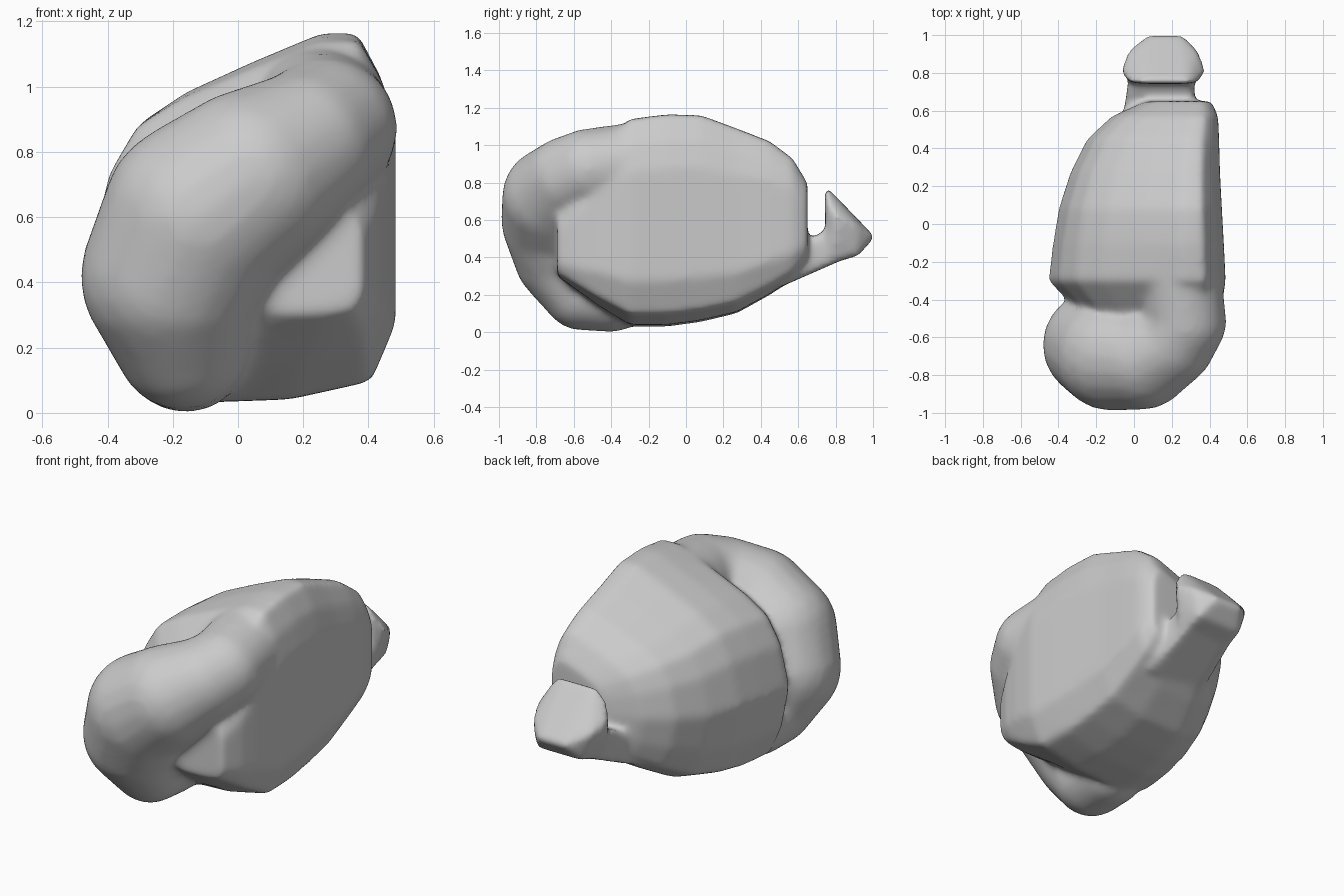
import bpy, bmesh, math
from mathutils import Vector, Matrix

cube = bpy.data.objects.get("Cube")
if cube:
    bpy.data.objects.remove(cube, do_unlink=True)

stone = bpy.data.materials.new("stone grey")
stone.use_nodes = True
colour = (0.6, 0.6, 0.6, 1)
stone.diffuse_color = colour
stone.node_tree.nodes["Principled BSDF"].inputs["Base Color"].default_value = colour

bm = bmesh.new()

# Slanted cross-section, in fractions of width and height
SECTION = [(.3, 0), (.13, .05), (.05, .2), (0, .42), (.06, .63), (.15, .76),
           (.3, .84), (.52, .92), (.76, 1), (.88, 1), (.96, .88), (1, .75),
           (1, .5), (1, .22), (.92, .06), (.65, .01)]


def loft(stations):
    """Skin the section through stations of y, left, right, bottom, top."""
    rings = []
    for y, left, right, low, high in stations:
        rings.append([bm.verts.new((left + u * (right - left), y, low + v * (high - low)))
                      for u, v in SECTION])
    n = len(SECTION)
    for a, b in zip(rings, rings[1:]):
        for i in range(n):
            j = (i + 1) % n
            bm.faces.new((a[i], a[j], b[j], b[i]))
    bm.faces.new(rings[0][::-1])
    bm.faces.new(rings[-1])


def roll(path, steps=8):
    """Fat roll of overlapping balls along x, y, z, radius points."""
    knots = [Vector(p) for p in path]
    for a, b in zip(knots, knots[1:]):
        for i in range(steps + 1):
            p = a.lerp(b, i / steps)
            bmesh.ops.create_icosphere(bm, subdivisions=3, radius=p.w,
                                       matrix=Matrix.Translation(p.xyz))


def hull(rows):
    """Wrap rows of left x, right x, y, z in a convex skin."""
    verts = [bm.verts.new((x, y, z)) for left, right, y, z in rows for x in (left, right)]
    out = bmesh.ops.convex_hull(bm, input=verts)
    spare = {v for v in out["geom_interior"] if isinstance(v, bmesh.types.BMVert)}
    bmesh.ops.delete(bm, geom=list(spare), context='VERTS')


# Main body, tapering to the rear, with the recessed nose in front
loft([(-.69, .04, .38, .3, .62), (-.58, -.1, .43, .22, .76), (-.46, -.3, .46, .13, 1.0),
      (-.3, -.455, .485, .03, 1.14), (-.1, -.43, .475, .03, 1.165), (.08, -.4, .465, .055, 1.16),
      (.27, -.34, .455, .1, 1.09), (.45, -.25, .45, .2, 1.02), (.57, -.12, .445, .28, .93),
      (.65, .06, .41, .38, .8)])

# Roll folding up the left of the front and over to the right
roll([(-.16, -.4, .2, .2), (-.17, -.56, .22, .21), (-.2, -.64, .42, .285),
      (-.12, -.69, .6, .3), (.04, -.71, .72, .275), (.2, -.63, .82, .23),
      (.27, -.52, .87, .22), (.25, -.3, .9, .22)])

# Rear knob on its short neck
hull([(.06, .28, .74, .79), (-.03, .34, .75, .7), (-.07, .38, .81, .62),
      (-.03, .34, .92, .57), (.08, .25, 1.01, .51), (.02, .31, .92, .41),
      (-.06, .36, .8, .52), (0, .31, .75, .36)])
hull([(-.06, .32, .5, .24), (-.06, .32, .5, .42), (-.05, .32, .64, .44),
      (-.03, .32, .78, .56), (0, .31, .82, .38), (-.04, .32, .62, .3)])

bmesh.ops.recalc_face_normals(bm, faces=bm.faces)
mesh = bpy.data.meshes.new("folded_boulder")
bm.to_mesh(mesh)
bm.free()
mesh.materials.append(stone)
boulder = bpy.data.objects.new("folded_boulder", mesh)
bpy.context.collection.objects.link(boulder)

# Fuse the parts and soften the creases
fuse = boulder.modifiers.new("fuse", 'REMESH')
fuse.mode = 'VOXEL'
fuse.voxel_size = 0.018
fuse.use_smooth_shade = True
soften = boulder.modifiers.new("soften", 'SMOOTH')
soften.factor = 0.5
soften.iterations = 14
